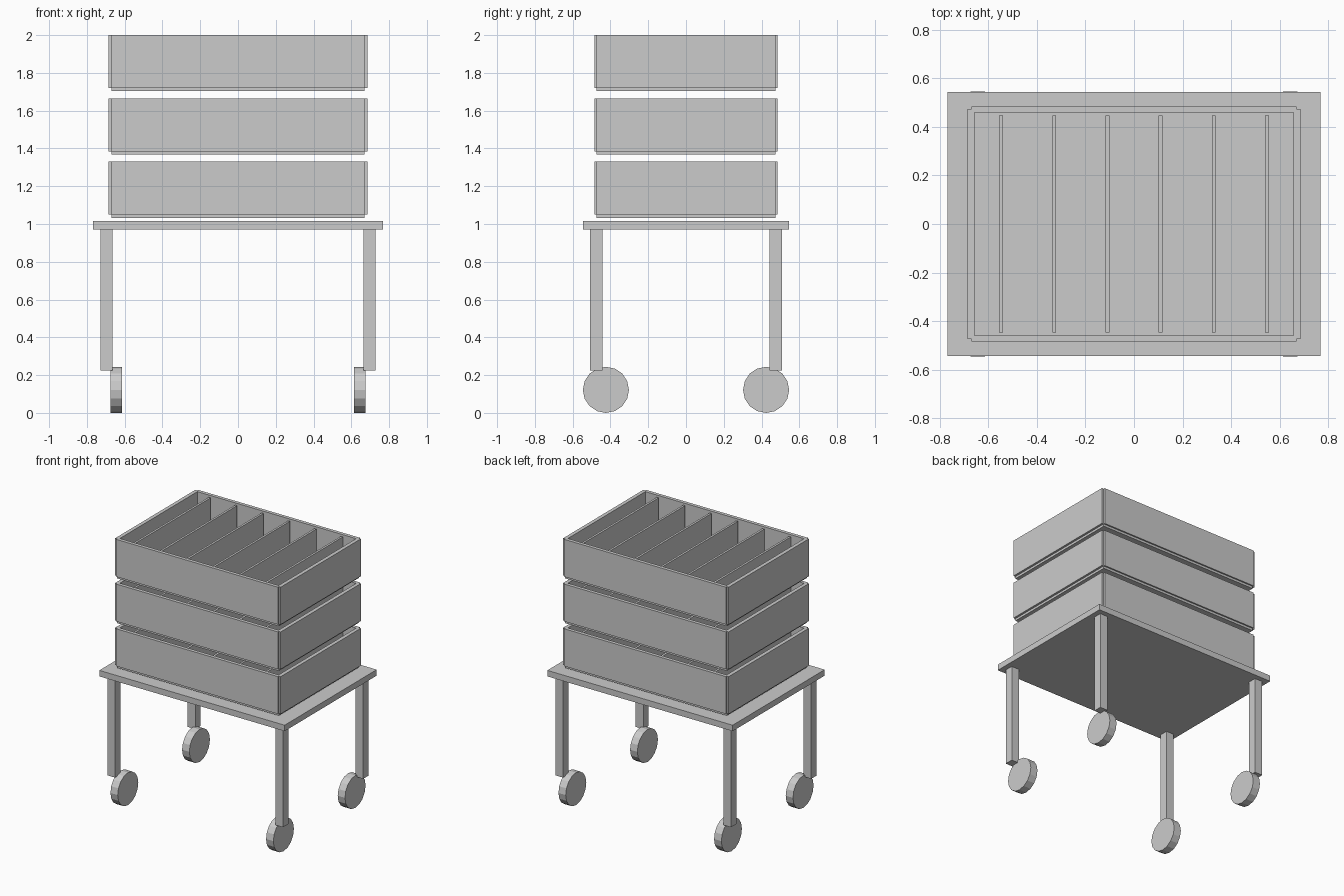
import bpy, bmesh
from math import pi
from mathutils import Matrix

if "Cube" in bpy.data.objects:
    bpy.data.objects.remove(bpy.data.objects["Cube"])


def add_box(bm, x0, x1, y0, y1, z0, z1):
    m = (Matrix.Translation(((x0 + x1) / 2, (y0 + y1) / 2, (z0 + z1) / 2))
         @ Matrix.Diagonal((x1 - x0, y1 - y0, z1 - z0, 1)))
    bmesh.ops.create_cube(bm, size=1, matrix=m)


def finish(bm, name):
    mesh = bpy.data.meshes.new(name)
    bm.to_mesh(mesh)
    bm.free()
    obj = bpy.data.objects.new(name, mesh)
    bpy.context.collection.objects.link(obj)
    return obj


def box(name, *bounds):
    bm = bmesh.new()
    add_box(bm, *bounds)
    return finish(bm, name)


# Table top
box("table_top", -0.768, 0.768, -0.545, 0.545, 0.97, 1.015)

# Legs and wheels at the four corners
for sx, side in ((-1, "left"), (1, "right")):
    for sy, end in ((-1, "front"), (1, "back")):
        cx, cy = sx * 0.696, sy * 0.475
        box(f"{end}_{side}_leg", cx - 0.032, cx + 0.032,
            cy - 0.032, cy + 0.032, 0.225, 0.97)
        bm = bmesh.new()
        bmesh.ops.create_cone(
            bm, cap_ends=True, segments=16, radius1=0.122, radius2=0.122, depth=0.06,
            matrix=Matrix.Translation((sx * 0.645, sy * 0.424, 0.122))
            @ Matrix.Rotation(pi / 2, 4, 'Y'))
        finish(bm, f"{end}_{side}_wheel")

# Three stacked trays with recessed floors and notched corners
for i, top in enumerate((1.33, 1.665, 2.0), 1):
    low = top - 0.28
    box(f"tray_{i}_floor", -0.67, 0.67, -0.474, 0.474, top - 0.297, low + 0.01)
    bm = bmesh.new()
    for s in (-1, 1):
        y0, y1 = sorted((s * 0.459, s * 0.485))
        add_box(bm, -0.67, 0.67, y0, y1, low, top)
        x0, x1 = sorted((s * 0.658, s * 0.686))
        add_box(bm, x0, x1, -0.474, 0.474, low, top)
    finish(bm, f"tray_{i}_walls")
    # Dividers inside the tray
    bm = bmesh.new()
    for k in range(6):
        x = -0.5475 + k * 0.219
        add_box(bm, x - 0.008, x + 0.008, -0.447, 0.447, low + 0.01, top - 0.01)
    finish(bm, f"tray_{i}_dividers")
